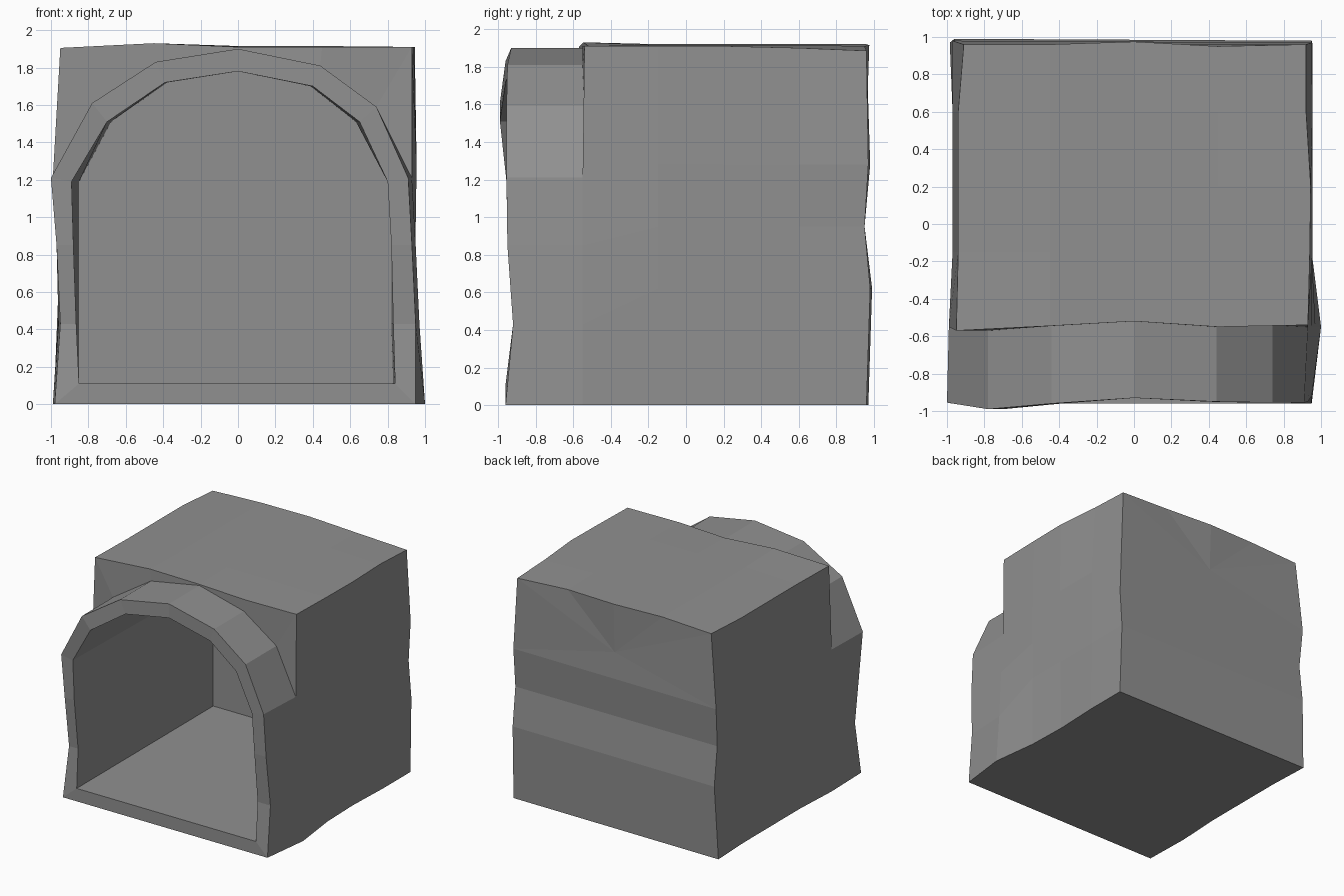
import bpy
import bmesh

default = bpy.data.objects.get("Cube")
if default:
    bpy.data.objects.remove(default, do_unlink=True)

stone = bpy.data.materials.new("weathered grey")
grey = (0.28, 0.28, 0.28, 1)
stone.diffuse_color = grey
stone.use_nodes = True
stone.node_tree.nodes["Principled BSDF"].inputs["Base Color"].default_value = grey

bm = bmesh.new()
LOW = (0, 0.43, 0.85, 1.21)
HIGH = (0, 0.62, 0.95, 1.28)


def ring(depths, left, crown, right, levels):
    """One cross-section: up the left wall, over the crown, down the right wall."""
    outline = list(zip(left, levels)) + list(crown) + list(zip(right, levels))[::-1]
    if isinstance(depths, float):
        depths = [depths] * len(outline)
    return [bm.verts.new((x, y, z)) for (x, z), y in zip(outline, depths)]


def loft(a, b):
    for i in range(len(a)):
        j = (i + 1) % len(a)
        bm.faces.new((a[i], a[j], b[j], b[i]))


def cap(r, walls=4):
    """Close a ring with horizontal strips and one crown face."""
    for i in range(walls - 1):
        bm.faces.new((r[i], r[i + 1], r[-2 - i], r[-1 - i]))
    hub = bm.verts.new(sum((v.co for v in r[walls:-walls]), r[0].co * 0) / 5)
    hub.co.z = 1.5
    rim = r[walls - 1:len(r) - walls + 1]
    for a, b in zip(rim, rim[1:] + rim[:1]):
        bm.faces.new((a, b, hub))


# Hollow arched chamber
inner_arch = [(-0.70, 1.51), (-0.39, 1.72), (0, 1.78), (0.40, 1.70), (0.65, 1.51)]
sill = (0.11, 0.43, 0.85, 1.19)
mouth_y = [-0.96, -0.92, -0.95, -0.955, -0.99, -0.96, -0.93,
           -0.95, -0.955, -0.955, -0.95, -0.92, -0.96]
chamber_back = ring(0.88, [-0.85, -0.85, -0.85, -0.85],
                    [(x * 0.97, z) for x, z in inner_arch],
                    [0.83, 0.82, 0.82, 0.80], sill)
chamber_mouth = ring(mouth_y, [-0.85, -0.865, -0.88, -0.89], inner_arch,
                     [0.84, 0.83, 0.82, 0.80], sill)

# Protruding arch around the mouth
outer_arch = [(-0.78, 1.61), (-0.44, 1.83), (0, 1.90), (0.44, 1.81), (0.74, 1.59)]
arch_front = ring(mouth_y, [-0.98, -0.95, -0.97, -1.0], outer_arch,
                  [0.95, 0.95, 0.93, 0.91], LOW)
wall_y = [-0.55] * 4 + [-0.57, -0.545, -0.52, -0.55, -0.54] + [-0.55] * 4
arch_left = [-0.99, -0.96, -0.97, -0.99]
arch_right = [1.0, 0.97, 0.95, 0.93]
arch_rear = ring(wall_y, arch_left, outer_arch, arch_right, LOW)

# Square block with gently uneven faces
block = [ring(wall_y, arch_left,
              [(-0.95, 1.905), (-0.45, 1.93), (0, 1.91), (0.45, 1.91), (0.93, 1.91)],
              arch_right, LOW)]
sections = [(-0.15, 0.95, 0.94, 1.91), (0.20, 0.94, 0.945, 1.91), (0.60, 0.955, 0.92, 1.90)]
for y, foot, top, height in sections:
    block.append(ring(y, [-0.97, -0.95, -0.96, -0.97],
                      [(-0.94, 1.905), (-0.45, 1.92), (0, 1.915), (0.45, 1.915), (top, height)],
                      [foot, 0.95, 0.95, 0.955], HIGH))
rear_y = [0.97, 0.99, 0.95, 0.98, 0.96, 0.96, 0.975, 0.95, 0.96, 0.97, 0.95, 0.98, 0.96]
block.append(ring(rear_y, [-0.985, -0.96, -0.96, -0.97],
                  [(-0.91, 1.90), (-0.45, 1.92), (0, 1.915), (0.45, 1.91), (0.92, 1.885)],
                  [0.955, 0.95, 0.945, 0.95], HIGH))

rings = [chamber_back, chamber_mouth, arch_front, arch_rear] + block
for a, b in zip(rings, rings[1:]):
    loft(a, b)
cap(chamber_back)
cap(block[-1])

# Merge the shared wall seam between arch and block
bmesh.ops.remove_doubles(bm, verts=bm.verts, dist=0.0001)
bmesh.ops.recalc_face_normals(bm, faces=bm.faces)
mesh = bpy.data.meshes.new("arched_block")
bm.to_mesh(mesh)
bm.free()
mesh.materials.append(stone)
body = bpy.data.objects.new("arched_block", mesh)
bpy.context.collection.objects.link(body)
